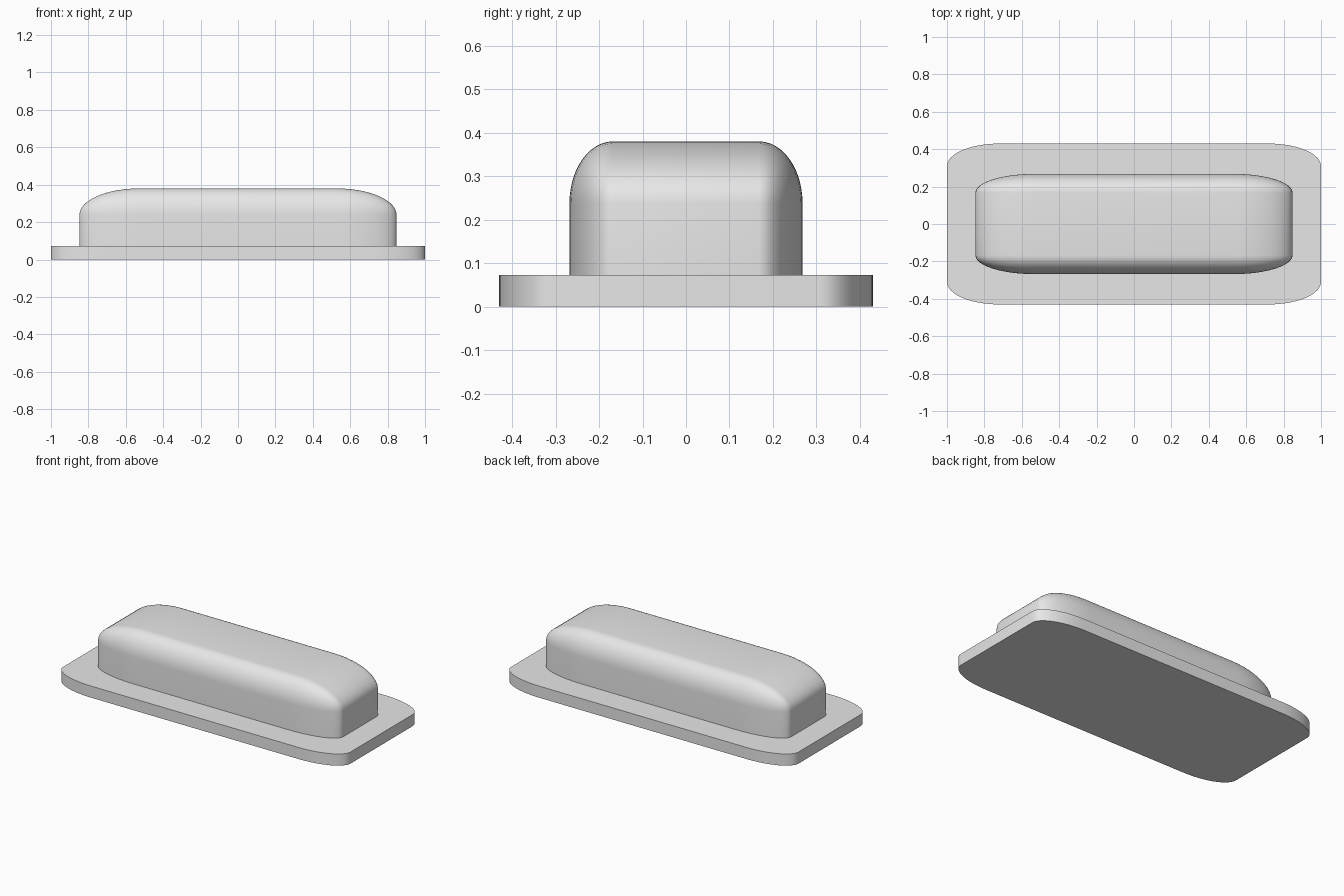
import bpy
import bmesh
from mathutils import Matrix

cube = bpy.data.objects.get("Cube")
if cube:
    bpy.data.objects.remove(cube, do_unlink=True)

# Single neutral colour
GREY = (0.8, 0.8, 0.8, 1.0)
grey = bpy.data.materials.new("light grey")
grey.use_nodes = True
grey.diffuse_color = GREY
grey.node_tree.nodes["Principled BSDF"].inputs["Base Color"].default_value = GREY


def rounded_block(name, size, base, radius, stretch, round_top):
    """Block with circular bevels, stretched so that its corners become elliptical."""
    bm = bmesh.new()
    bmesh.ops.create_cube(bm, size=1)
    local = [s / k for s, k in zip(size, stretch)]
    bmesh.ops.scale(bm, vec=local, verts=bm.verts)

    def is_rounded(edge):
        a, b = (v.co.z for v in edge.verts)
        return a * b < 0 or (round_top and a > 0 and b > 0)

    edges = [e for e in bm.edges if is_rounded(e)]
    bmesh.ops.bevel(bm, geom=edges, offset=radius, offset_type='OFFSET',
                    segments=12, profile=0.5, affect='EDGES')
    bmesh.ops.scale(bm, vec=stretch, verts=bm.verts)
    bm.transform(Matrix.Translation((0, 0, base + size[2] / 2)))
    bmesh.ops.recalc_face_normals(bm, faces=bm.faces)

    mesh = bpy.data.meshes.new(name)
    bm.to_mesh(mesh)
    bm.free()
    mesh.materials.append(grey)
    obj = bpy.data.objects.new(name, mesh)
    bpy.context.collection.objects.link(obj)
    bpy.ops.object.select_all(action='DESELECT')
    obj.select_set(True)
    bpy.context.view_layer.objects.active = obj
    bpy.ops.object.shade_smooth_by_angle()
    return obj


# Flat base plate with rounded corners
PLATE_TOP = 0.073
rounded_block("base_plate", (2.0, 0.86, PLATE_TOP), 0, 0.14,
              (2.0, 0.86, 1.0), False)

# Raised body with rounded sides and top
rounded_block("raised_body", (1.696, 0.536, 0.38 - PLATE_TOP), PLATE_TOP, 0.187,
              (1.696, 0.536, 0.76), True)
